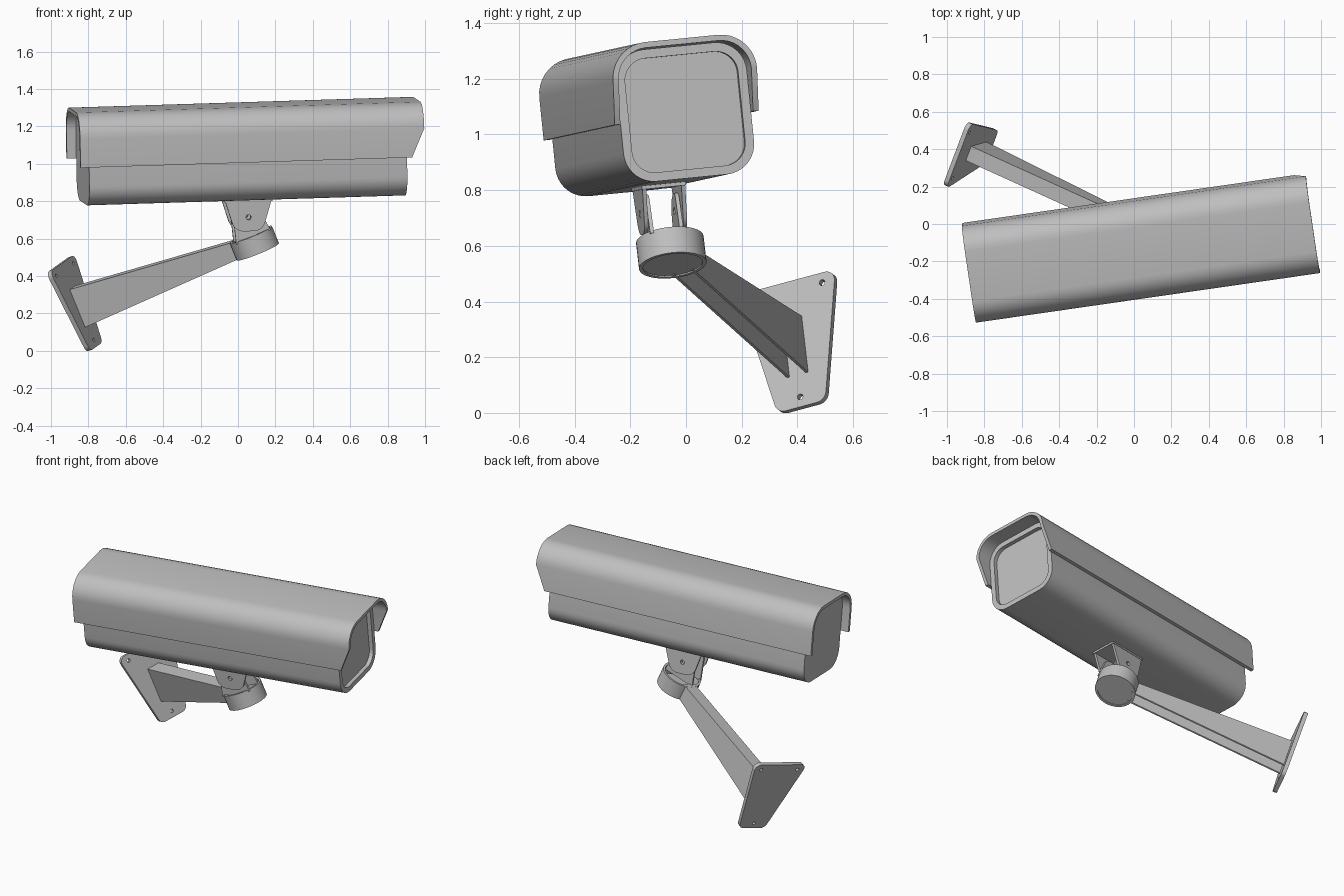
import bpy, bmesh, math
from mathutils import Vector, Matrix, Euler

cube = bpy.data.objects.get("Cube")
if cube:
    bpy.data.objects.remove(cube, do_unlink=True)

GREY = (0.52, 0.52, 0.52, 1)
metal = bpy.data.materials.new("grey_metal")
metal.use_nodes = True
metal.diffuse_color = GREY
metal.node_tree.nodes["Principled BSDF"].inputs["Base Color"].default_value = GREY


def rounded(points, steps=9):
    """Outline from (x, y, corner radius) points."""
    out = []
    for i, (x, y, r) in enumerate(points):
        p = Vector((x, y))
        if r == 0:
            out.append(p)
            continue
        a = (Vector(points[i - 1][:2]) - p).normalized()
        b = (Vector(points[(i + 1) % len(points)][:2]) - p).normalized()
        half = a.angle(b) / 2
        centre = p + (a + b).normalized() * r / math.sin(half)
        reach = r / math.tan(half)
        start, end = p + a * reach - centre, p + b * reach - centre
        turn = math.atan2(start.x * end.y - start.y * end.x, start.dot(end))
        for k in range(steps + 1):
            out.append(centre + Matrix.Rotation(turn * k / steps, 2) @ start)
    return out


def circle(x, y, r, n=12):
    return [Vector((x + r * math.cos(math.tau * k / n), y + r * math.sin(math.tau * k / n)))
            for k in range(n)]


def box_outline(w, h, r):
    return rounded([(-w, -h, r), (w, -h, r), (w, h, r), (-w, h, r)])


def frame(origin, ex, ey):
    """Matrix whose outline plane is spanned by ex and ey."""
    m = Matrix((ex, ey, ex.cross(ey))).transposed().to_4x4()
    m.translation = origin
    return m


def slab(name, loops, low, high, matrix, shape=None):
    """Extrude an outline (and its holes) from low to high along the frame's normal."""
    curve = bpy.data.curves.new(name, "CURVE")
    curve.dimensions = "2D"
    curve.fill_mode = "BOTH"
    curve.extrude = (high - low) / 2
    for loop in loops:
        spline = curve.splines.new("POLY")
        spline.points.add(len(loop) - 1)
        for pt, co in zip(spline.points, loop):
            pt.co = (co.x, co.y, 0, 1)
        spline.use_cyclic_u = True
    temp = bpy.data.objects.new(name + "_outline", curve)
    bpy.context.collection.objects.link(temp)
    graph = bpy.context.evaluated_depsgraph_get()
    mesh = bpy.data.meshes.new_from_object(temp.evaluated_get(graph))
    bpy.data.objects.remove(temp, do_unlink=True)
    bpy.data.curves.remove(curve)
    bm = bmesh.new()
    bm.from_mesh(mesh)
    bmesh.ops.remove_doubles(bm, verts=bm.verts, dist=0.0001)
    for v in bm.verts:
        v.co.z += (low + high) / 2
        if shape:
            shape(v.co)
    bmesh.ops.recalc_face_normals(bm, faces=bm.faces)
    bm.to_mesh(mesh)
    bm.free()
    mesh.name = name
    mesh.materials.clear()
    mesh.materials.append(metal)
    obj = bpy.data.objects.new(name, mesh)
    bpy.context.collection.objects.link(obj)
    obj.matrix_world = matrix
    bpy.ops.object.select_all(action="DESELECT")
    obj.select_set(True)
    bpy.context.view_layer.objects.active = obj
    bpy.ops.object.shade_smooth_by_angle(angle=math.radians(30))
    return obj


# Camera housing frame: length, width and up axes
turn = (Matrix.Rotation(math.radians(8.2), 3, "Z")
        @ Matrix.Rotation(math.radians(-1.78), 3, "Y")
        @ Matrix.Rotation(math.radians(5.6), 3, "X"))
length, width, up = (turn.col[i].copy() for i in range(3))
middle = Vector((0.04, -0.1225, 1.055))
section = frame(middle, width, up)

# Housing body, front bezel and recessed window
slab("housing_body", [box_outline(0.238, 0.238, 0.11)], -0.88, 0.812, section)
slab("front_bezel", [box_outline(0.238, 0.238, 0.11), box_outline(0.206, 0.206, 0.08)],
     0.812, 0.838, section)

# Sun hood, its front cut back towards the lower edge
HOOD, INNER, RADIUS, EDGE = 0.2625, 0.242, 0.13, -0.022


def cut_back(co):
    bend = HOOD - RADIUS
    if co.z > 0 and co.y < bend:
        co.z -= 0.068 * (bend - co.y) / (bend - EDGE)


hood = rounded([(-HOOD, EDGE, 0), (-HOOD, HOOD, RADIUS), (HOOD, HOOD, RADIUS), (HOOD, EDGE, 0),
                (INNER, EDGE, 0), (INNER, INNER, 0.11), (-INNER, INNER, 0.11), (-INNER, EDGE, 0)])
slab("sun_hood", [hood], -0.93, 0.93, section, cut_back)

# Upper hinge: foot under the housing and two ears
PIVOT = -0.335
side = frame(middle, length, up)
foot = [Vector(c) for c in ((-0.13, -0.25), (0.13, -0.25), (0.13, -0.235), (-0.13, -0.235))]
slab("hinge_foot", [foot], -0.08, 0.08, side)
ear = rounded([(-0.125, -0.245, 0), (0.125, -0.245, 0), (0.075, -0.41, 0.065), (-0.075, -0.41, 0.065)])
for word, s in (("left", -1), ("right", 1)):
    slab("upper_hinge_ear_" + word, [ear, circle(0, PIVOT, 0.014)],
         s * 0.071 - 0.007, s * 0.071 + 0.007, side)

# Wall bracket frame: across, outward and upward axes
rise = Vector((-0.375, -0.107, 0.921)).normalized()
out = Vector((0.328, 0.90, 0.273)).cross(rise).normalized()
across = rise.cross(out)
wall = Vector((-0.852, 0.39, 0.245))
REACH = 1.09

# Wall plate with three screw holes
plate = rounded([(-0.095, -0.243, 0.04), (0.095, -0.243, 0.04),
                 (0.192, 0.243, 0.035), (-0.192, 0.243, 0.035)])
holes = [circle(-0.135, 0.205, 0.011), circle(0.135, 0.205, 0.011), circle(0, -0.205, 0.011)]
slab("wall_plate", [plate] + holes, -0.02, 0.005, frame(wall, across, rise))

# Tapered arm: two side webs and a top strip, open below
arm = frame(wall, out, rise)
web = [Vector(c) for c in ((0, -0.12), (1.0, -0.047), (1.0, 0.047), (0, 0.10))]
strip = [Vector(c) for c in ((0, 0.088), (1.0, 0.035), (1.0, 0.047), (0, 0.10))]
for word, s in (("left", -1), ("right", 1)):
    slab("arm_web_" + word, [web], s * 0.037 - 0.005, s * 0.037 + 0.005, arm)
slab("arm_top", [strip], -0.042, 0.042, arm)

# Swivel collar at the arm's end
hub = wall + out * REACH
collar = frame(hub, out, -across)
slab("swivel_collar", [circle(0, 0, 0.122, 36), circle(0, 0, 0.108, 36)], -0.05, 0.05, collar)
slab("swivel_disc", [circle(0, 0, 0.11, 36)], 0.03, 0.045, collar)

# Lower hinge ears, meeting the upper ones at the pivot
hinge = (width - rise * width.dot(rise)).normalized()
along = hinge.cross(rise)
to_pivot = middle + up * PIVOT - hub
px, py = to_pivot.dot(along), to_pivot.dot(rise)
shift = to_pivot.dot(hinge)
fork = rounded([(-0.1, 0.04, 0), (0.1, 0.04, 0),
                (px + 0.065, py + 0.06, 0.055), (px - 0.065, py + 0.06, 0.055)])
for word, s in (("left", -1), ("right", 1)):
    slab("lower_hinge_ear_" + word, [fork, circle(px, py, 0.014)],
         s * 0.054 - 0.007, s * 0.054 + 0.007, frame(hub + hinge * shift, along, rise))
